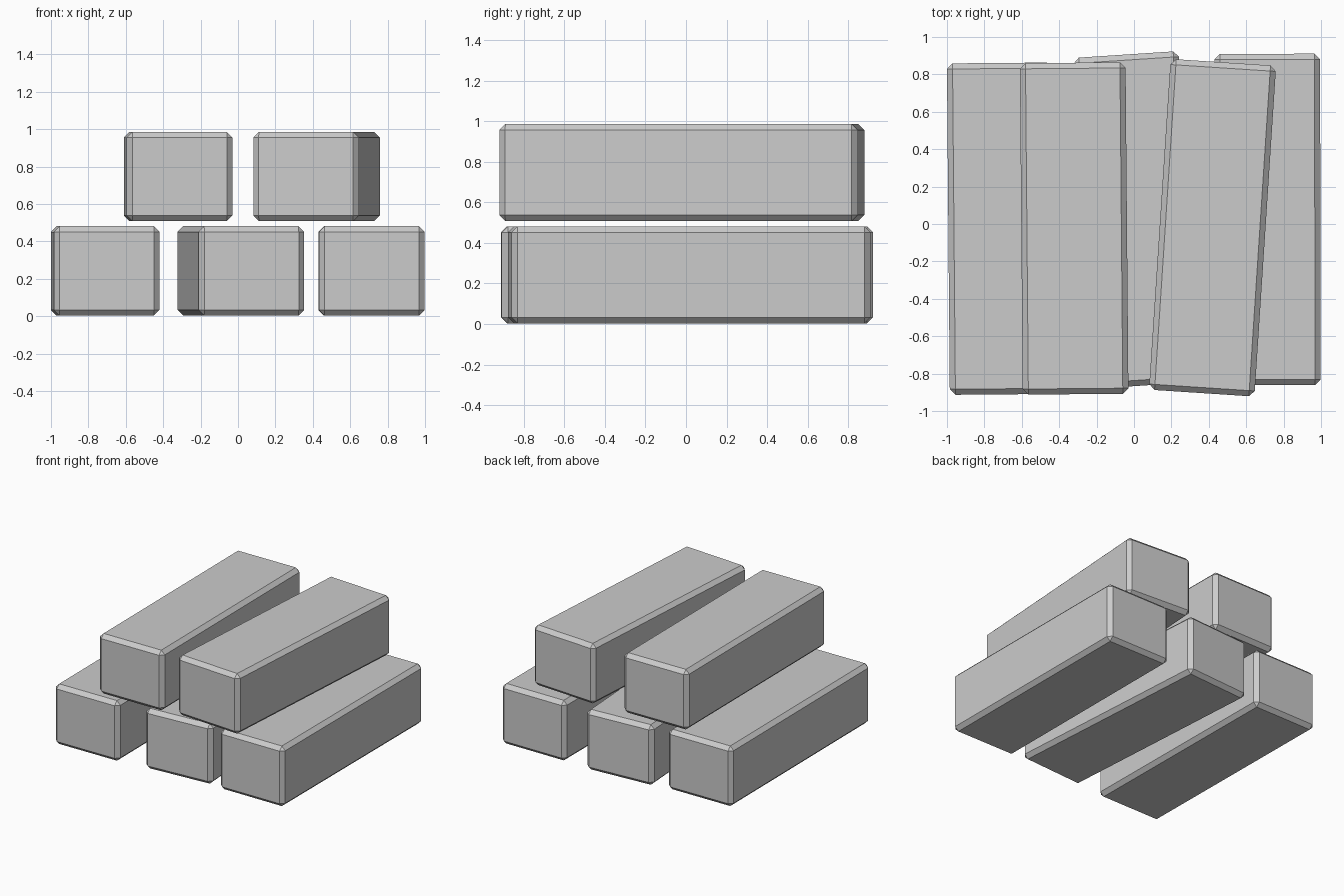
import bpy, bmesh
from math import radians

if "Cube" in bpy.data.objects:
    bpy.data.objects.remove(bpy.data.objects["Cube"])

SIZE = (0.565, 1.772, 0.478)   # one bar: width, length, height
CHAMFER = 0.03


def bar(name, x, y, z, turn):
    """Chamfered bar resting at height z, turned about the vertical."""
    bm = bmesh.new()
    bmesh.ops.create_cube(bm, size=1)
    bmesh.ops.scale(bm, vec=SIZE, verts=bm.verts)
    bmesh.ops.bevel(bm, geom=bm.edges[:], offset=CHAMFER, segments=1,
                    affect='EDGES')
    mesh = bpy.data.meshes.new(name)
    bm.to_mesh(mesh)
    bm.free()
    obj = bpy.data.objects.new(name, mesh)
    obj.location = (x, y, z + SIZE[2] / 2)
    obj.rotation_euler.z = radians(turn)
    bpy.context.collection.objects.link(obj)


# Bottom row of three bars
bar("bottom_left_bar", -0.71, -0.025, 0.003, 0.5)
bar("bottom_middle_bar", 0.015, 0.022, 0.003, 3.75)
bar("bottom_right_bar", 0.714, 0.024, 0.003, 0.1)

# Top row of two bars
bar("top_left_bar", -0.32, -0.024, 0.508, 0.5)
bar("top_right_bar", 0.42, -0.02, 0.508, -3.75)
